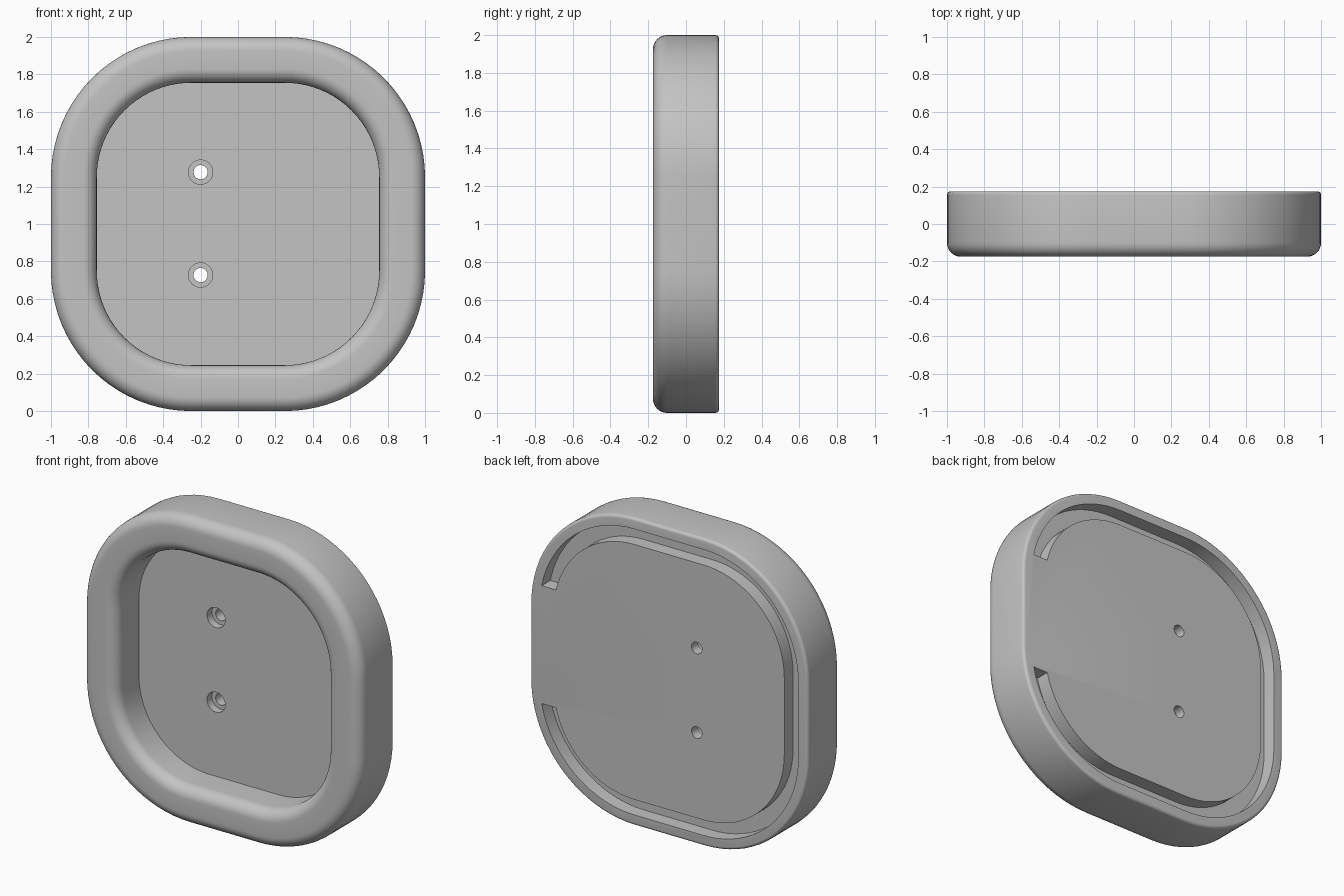
import bpy, bmesh, math
from math import sin, cos, pi

cube = bpy.data.objects.get("Cube")
if cube:
    bpy.data.objects.remove(cube, do_unlink=True)

grey = bpy.data.materials.new("light_grey")
grey.use_nodes = True
grey.diffuse_color = (0.55, 0.55, 0.55, 1)
grey.node_tree.nodes["Principled BSDF"].inputs["Base Color"].default_value = (0.55, 0.55, 0.55, 1)

STRAIGHT = 0.25           # half length of each straight side
FRONT, BACK = -0.175, 0.175
FLOOR = 0.06              # recess floor
OUTER, INNER = 1.0, 0.755
ROUND, EDGE = 0.075, 0.02


def ring(bm, half, y, seg=20):
    """Loop of vertices around a rounded square of the given half width."""
    verts = []
    for q in range(4):
        sx, sz = (1, -1, -1, 1)[q], (1, 1, -1, -1)[q]
        for i in range(seg + 1):
            a = (q + i / seg) * pi / 2
            r = half - STRAIGHT
            verts.append(bm.verts.new((sx * STRAIGHT + r * cos(a), y,
                                       1 + sz * STRAIGHT + r * sin(a))))
    return verts


def loft(name, profile, closed=False):
    """Join rounded squares (half, y) into a solid; cap the ends unless closed."""
    bm = bmesh.new()
    rings = [ring(bm, h, y) for h, y in profile]
    pairs = list(zip(rings, rings[1:]))
    if closed:
        pairs.append((rings[-1], rings[0]))
    else:
        bm.faces.new(rings[0])
        bm.faces.new(rings[-1])
    for a, b in pairs:
        n = len(a)
        for i in range(n):
            j = (i + 1) % n
            bm.faces.new((a[i], a[j], b[j], b[i]))
    bmesh.ops.recalc_face_normals(bm, faces=bm.faces)
    me = bpy.data.meshes.new(name)
    bm.to_mesh(me)
    bm.free()
    ob = bpy.data.objects.new(name, me)
    bpy.context.collection.objects.link(ob)
    me.materials.append(grey)
    return ob


def arc(h, y, r, start, end, n=8):
    """Quarter round in the (half, y) plane."""
    return [(h + r * cos(start + (end - start) * i / n),
             y + r * sin(start + (end - start) * i / n)) for i in range(n + 1)]


def cut(ob, cutter):
    mod = ob.modifiers.new("cut", 'BOOLEAN')
    mod.operation, mod.solver, mod.object = 'DIFFERENCE', 'EXACT', cutter
    bpy.context.view_layer.objects.active = ob
    bpy.ops.object.modifier_apply(modifier=mod.name)
    bpy.data.objects.remove(cutter, do_unlink=True)


def drill(ob, x, z, radius, y0, y1):
    bpy.ops.mesh.primitive_cylinder_add(vertices=32, radius=radius, depth=y1 - y0,
                                        location=(x, (y0 + y1) / 2, z),
                                        rotation=(pi / 2, 0, 0))
    cut(ob, bpy.context.object)


# Tray body: back edge, outer wall, rounded rim, inner wall, recess floor
profile = arc(OUTER - EDGE, BACK - EDGE, EDGE, pi / 2, 0, 5)
profile += arc(OUTER - ROUND, FRONT + ROUND, ROUND, 0, -pi / 2)
profile += arc(INNER + ROUND, FRONT + ROUND, ROUND, -pi / 2, -pi)
profile.append((INNER, FLOOR))
body = loft("rounded_tray", profile)

# Channel in the back, interrupted on one side
channel = loft("channel_cutter", [(0.83, 0.085), (0.93, 0.085), (0.93, 0.3), (0.83, 0.3)], True)
bpy.ops.mesh.primitive_cube_add(size=1, location=(0.9, 0.2, 1))
bridge = bpy.context.object
bridge.scale = (0.6, 0.6, 0.766)
cut(channel, bridge)
cut(body, channel)

# Two counterbored screw holes
for z in (0.727, 1.277):
    drill(body, -0.2, z, 0.065, FLOOR - 0.1, FLOOR + 0.05)
    drill(body, -0.2, z, 0.038, FLOOR - 0.1, BACK + 0.1)

bpy.ops.object.select_all(action='DESELECT')
body.select_set(True)
bpy.context.view_layer.objects.active = body
bpy.ops.object.shade_smooth_by_angle(angle=math.radians(30))
